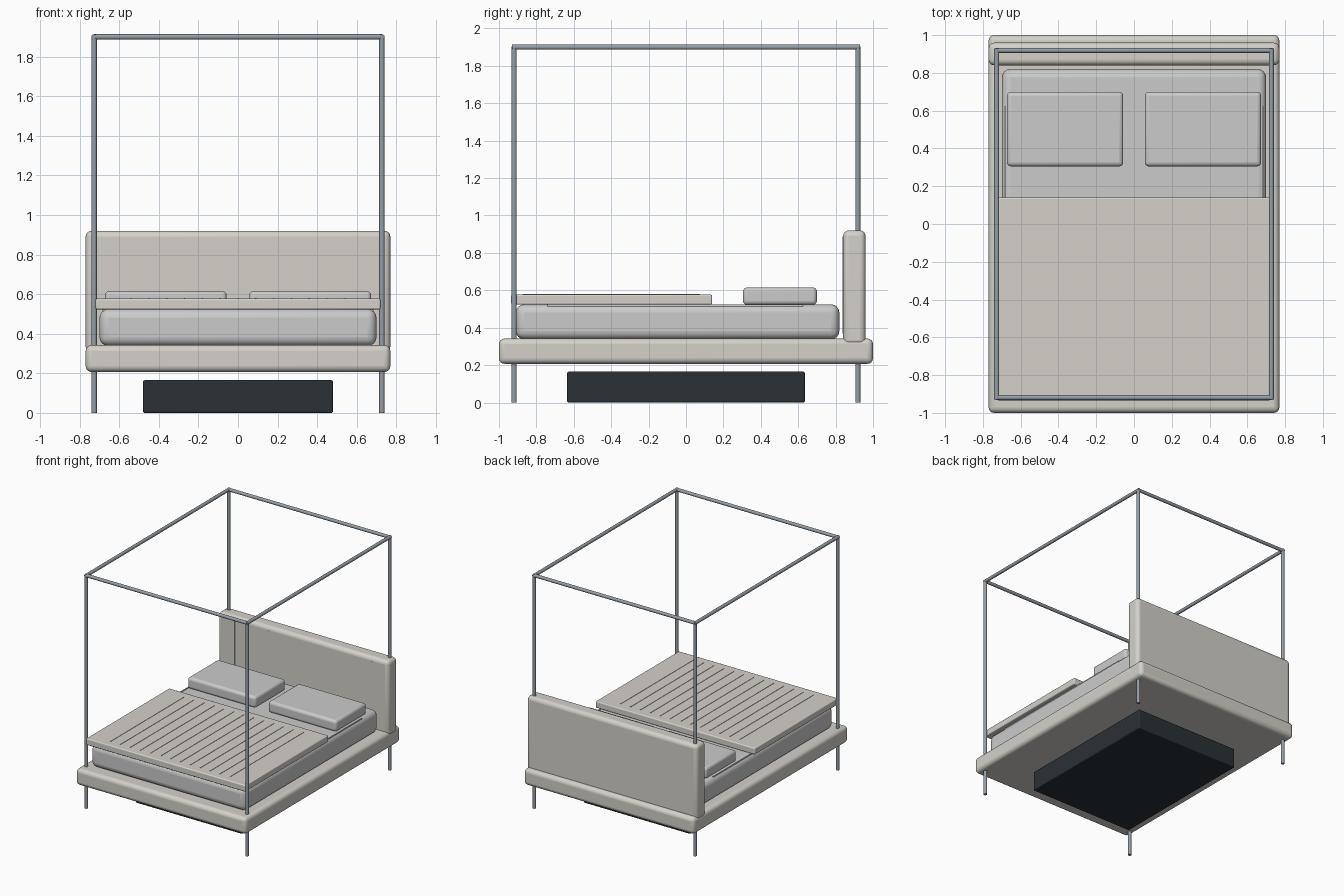
import bpy
from mathutils import Vector

if "Cube" in bpy.data.objects:
    bpy.data.objects.remove(bpy.data.objects["Cube"])


def material(name, rgb):
    m = bpy.data.materials.new(name)
    m.diffuse_color = (*rgb, 1)
    m.use_nodes = True
    m.node_tree.nodes["Principled BSDF"].inputs["Base Color"].default_value = m.diffuse_color
    return m


CREAM = material("cream_fabric", (0.66, 0.64, 0.59))
STEEL = material("blue_steel", (0.30, 0.35, 0.39))
DARK = material("dark_base", (0.022, 0.03, 0.036))


def finish(obj, name, mat):
    obj.name = name
    if mat:
        obj.data.materials.append(mat)
    bpy.ops.object.shade_smooth_by_angle()
    return obj


def box(name, x, y, z, bevel=0.0, mat=None, segments=4):
    """Box from (min, max) ranges with rounded edges."""
    lo, hi = Vector((x[0], y[0], z[0])), Vector((x[1], y[1], z[1]))
    bpy.ops.mesh.primitive_cube_add(size=1, location=(lo + hi) / 2)
    obj = bpy.context.object
    obj.scale = hi - lo
    bpy.ops.object.transform_apply(location=False, rotation=False, scale=True)
    if bevel:
        b = obj.modifiers.new("round", "BEVEL")
        b.width = bevel
        b.segments = segments
    return finish(obj, name, mat)


def tube(name, a, b, radius=0.0135):
    a, b = Vector(a), Vector(b)
    bpy.ops.mesh.primitive_cylinder_add(vertices=16, radius=radius, depth=(b - a).length,
                                        location=(a + b) / 2)
    obj = bpy.context.object
    obj.rotation_euler = (b - a).to_track_quat("Z", "Y").to_euler()
    return finish(obj, name, STEEL)


# Platform, headboard and plinth
box("platform", (-0.77, 0.77), (-1, 1), (0.207, 0.342), 0.03, CREAM)
box("headboard", (-0.77, 0.77), (0.84, 0.96), (0.305, 0.92), 0.03, CREAM)
box("plinth", (-0.48, 0.48), (-0.635, 0.635), (0, 0.165), 0.007, DARK, 2)

# Headboard channel seams
for i in range(-2, 3):
    x = i * 0.31
    box("headboard_seam", (x - 0.003, x + 0.003), (0.838, 0.844), (0.37, 0.888), 0, CREAM)

# Mattress with side piping
box("mattress", (-0.70, 0.70), (-0.91, 0.82), (0.338, 0.525), 0.045)
for s in (-1, 1):
    box("mattress_piping", (s * 0.68 - 0.004, s * 0.68 + 0.004), (-0.74, 0.625), (0.514, 0.524))

# Pillows
for s in (-1, 1):
    c = s * 0.365
    box("pillow", (c - 0.308, c + 0.308), (0.305, 0.70), (0.522, 0.615), 0.022)

# Blanket with quilting seams
box("blanket", (-0.72, 0.72), (-0.935, 0.14), (0.523, 0.577), 0.008, CREAM, 3)
for i in range(-6, 7):
    x = i * 0.09
    box("blanket_seam", (x - 0.003, x + 0.003), (-0.875, 0.075), (0.572, 0.58), 0, CREAM)

# Canopy posts and top frame
PX, PY, TOP = 0.727, 0.919, 1.9
for s in (-1, 1):
    for t in (-1, 1):
        tube("canopy_post", (s * PX, t * PY, 0), (s * PX, t * PY, TOP))
    tube("canopy_side_rail", (s * PX, -PY - 0.01, TOP), (s * PX, PY + 0.01, TOP))
    tube("canopy_cross_rail", (-PX, s * PY, TOP), (PX, s * PY, TOP))
